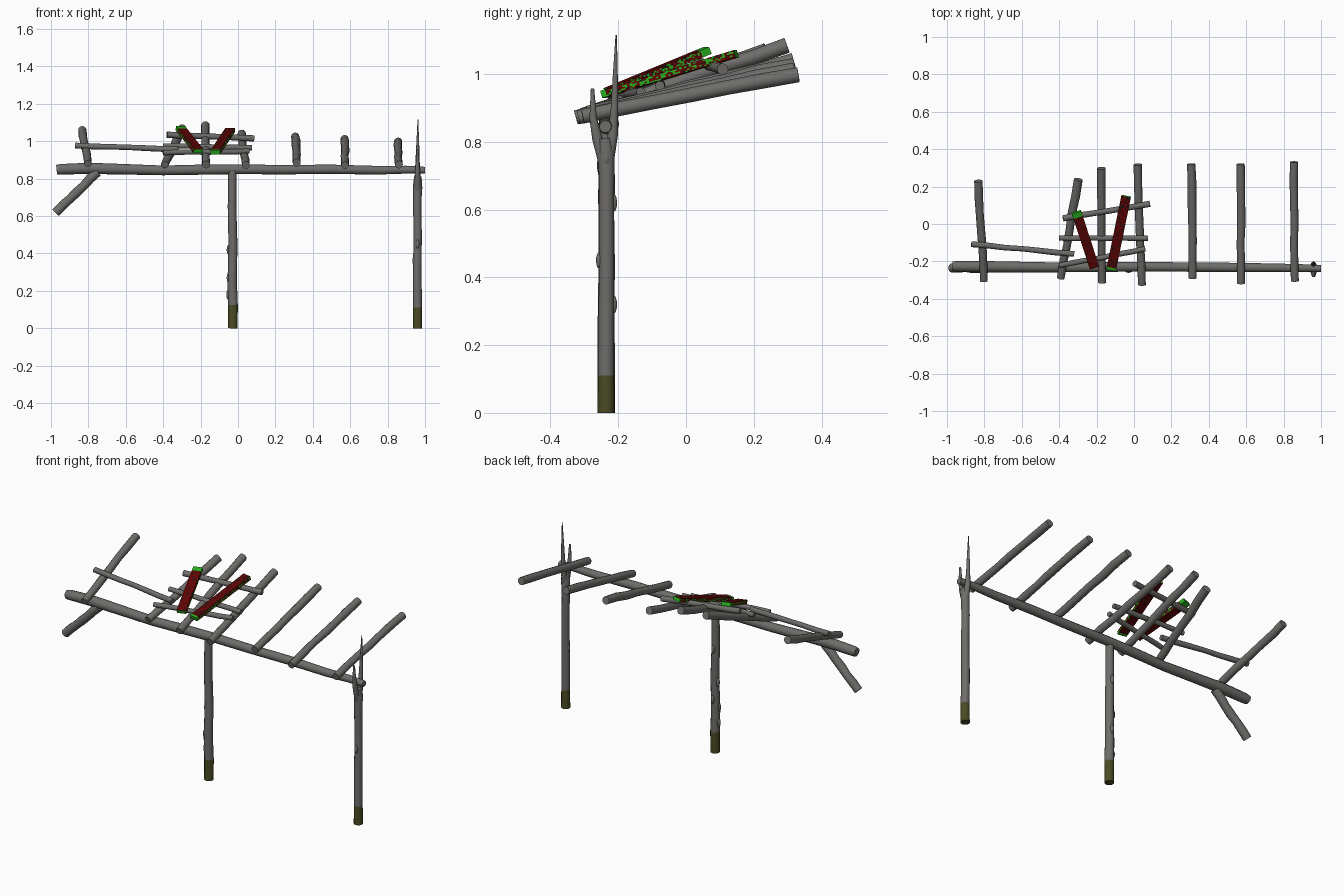
import bpy, bmesh, math, random
from mathutils import Vector, Matrix

if "Cube" in bpy.data.objects:
    bpy.data.objects.remove(bpy.data.objects["Cube"])

random.seed(4)


def mat(name, r, g, b):
    m = bpy.data.materials.new(name)
    m.diffuse_color = (r, g, b, 1)
    m.use_nodes = True
    m.node_tree.nodes["Principled BSDF"].inputs["Base Color"].default_value = m.diffuse_color
    return m


BARK = mat("grey_bark", 0.155, 0.152, 0.144)
MOSS = mat("mossy_base", 0.07, 0.07, 0.018)
RED = mat("dark_red_paint", 0.125, 0.001, 0.001)
GREEN = mat("green_paint", 0.02, 0.42, 0.012)
BLACK = mat("dark_stain", 0.008, 0.006, 0.005)


def finish(bm, name, mats, smooth=True):
    bmesh.ops.recalc_face_normals(bm, faces=bm.faces)
    me = bpy.data.meshes.new(name)
    bm.to_mesh(me)
    bm.free()
    ob = bpy.data.objects.new(name, me)
    bpy.context.collection.objects.link(ob)
    for m in mats:
        me.materials.append(m)
    if smooth:
        bpy.ops.object.select_all(action='DESELECT')
        ob.select_set(True)
        bpy.context.view_layer.objects.active = ob
        bpy.ops.object.shade_smooth_by_angle(angle=math.radians(40))
    return ob


def tube(bm, pts, radii, sides=12):
    """Skin a chain of rings, capped at both ends."""
    pts = [Vector(p) for p in pts]
    main = pts[-1] - pts[0]
    ref = Vector((0, 1, 0)) if abs(main.normalized().y) < 0.7 else Vector((1, 0, 0))
    rings = []
    for i, p in enumerate(pts):
        d = (pts[min(i + 1, len(pts) - 1)] - pts[max(i - 1, 0)]).normalized()
        u = (ref - d * ref.dot(d)).normalized()
        v = d.cross(u)
        rings.append([bm.verts.new(p + radii[i] * (u * math.cos(a) + v * math.sin(a)))
                      for a in (2 * math.pi * k / sides for k in range(sides))])
    for a, b in zip(rings, rings[1:]):
        for k in range(sides):
            n = (k + 1) % sides
            bm.faces.new((a[k], a[n], b[n], b[k]))
    bm.faces.new(rings[0])
    bm.faces.new(rings[-1])


def log(name, a, b, r0, r1, steps=6, wobble=0.003):
    """Slightly crooked stick from a to b."""
    a, b = Vector(a), Vector(b)
    pts, radii = [], []
    for i in range(steps + 1):
        t = i / steps
        j = Vector([random.uniform(-wobble, wobble) for _ in range(3)])
        pts.append(a.lerp(b, t) + (j if 0 < i < steps else Vector()))
        radii.append((r0 + (r1 - r0) * t) * random.uniform(0.95, 1.05))
    bm = bmesh.new()
    tube(bm, pts, radii)
    return finish(bm, name, [BARK])


def knot(bm, p, r=0.011):
    """Small bump on a trunk."""
    m = Matrix.Translation(p) @ Matrix.Diagonal((r, r, r * 2.5, 1))
    bmesh.ops.create_icosphere(bm, subdivisions=2, radius=1, matrix=m)


def paint_moss(bm, top):
    for f in bm.faces:
        f.material_index = 1 if f.calc_center_median().z < top else 0


# Long main beam
bm = bmesh.new()
tube(bm, [(-0.97, -0.226, 0.848), (-0.95, -0.226, 0.85), (-0.8, -0.228, 0.855),
          (-0.6, -0.23, 0.85), (-0.4, -0.232, 0.844), (-0.2, -0.23, 0.848),
          (0, -0.228, 0.85), (0.25, -0.23, 0.848), (0.5, -0.232, 0.85),
          (0.75, -0.234, 0.845), (0.9, -0.236, 0.848), (1.0, -0.238, 0.845)],
     [0.025, 0.028, 0.03, 0.028, 0.026, 0.027, 0.026, 0.025, 0.025, 0.023, 0.021, 0.018])
finish(bm, "main_beam", [BARK])

# Broken brace under the left end
log("left_brace", (-0.75, -0.235, 0.835), (-0.975, -0.235, 0.618), 0.025, 0.024)

# Middle post
bm = bmesh.new()
tube(bm, [(-0.028, -0.235, 0), (-0.027, -0.235, 0.125), (-0.031, -0.236, 0.25),
          (-0.027, -0.234, 0.45), (-0.032, -0.236, 0.65), (-0.03, -0.235, 0.84)],
     [0.026, 0.026, 0.025, 0.024, 0.023, 0.022])
for p in ((-0.052, -0.235, 0.18), (-0.05, -0.24, 0.27), (-0.05, -0.23, 0.42),
          (-0.01, -0.235, 0.11), (-0.028, -0.214, 0.32), (-0.03, -0.214, 0.62)):
    knot(bm, p)
paint_moss(bm, 0.125)
finish(bm, "middle_post", [BARK, MOSS])

# Forked right post: trunk plus two tapering prongs
bm = bmesh.new()
tube(bm, [(0.96, -0.236, 0), (0.96, -0.236, 0.11), (0.958, -0.235, 0.3),
          (0.961, -0.234, 0.5), (0.958, -0.234, 0.65), (0.961, -0.235, 0.77), (0.961, -0.24, 0.81)],
     [0.025, 0.024, 0.023, 0.022, 0.022, 0.024, 0.02])
tube(bm, [(0.96, -0.243, 0.74), (0.96, -0.262, 0.81), (0.96, -0.274, 0.87), (0.96, -0.276, 0.957)],
     [0.016, 0.015, 0.011, 0.005])
tube(bm, [(0.96, -0.23, 0.74), (0.96, -0.216, 0.82), (0.96, -0.211, 0.9),
          (0.961, -0.209, 0.98), (0.962, -0.206, 1.115)], [0.017, 0.015, 0.011, 0.008, 0.002])
for p in ((0.96, -0.256, 0.45), (0.942, -0.235, 0.36), (0.976, -0.235, 0.75), (0.945, -0.235, 0.76)):
    knot(bm, p, 0.01)
paint_moss(bm, 0.11)
finish(bm, "forked_post", [BARK, MOSS])

# Rafters: front x, y, z -> back x, y, z
for i, (a, b) in enumerate([
        ((-0.803, -0.305, 0.88), (-0.832, 0.23, 1.06)),
        ((-0.392, -0.29, 0.875), (-0.298, 0.238, 1.068)),
        ((-0.17, -0.312, 0.875), (-0.174, 0.298, 1.085)),
        ((0.042, -0.325, 0.872), (0.02, 0.318, 1.04)),
        ((0.314, -0.29, 0.885), (0.306, 0.32, 1.025)),
        ((0.572, -0.318, 0.872), (0.57, 0.32, 1.012)),
        ((0.86, -0.305, 0.875), (0.856, 0.332, 0.998))]):
    log(f"rafter_{i + 1}", a, b, 0.021, 0.023)

# Thin battens lying across the rafters
for i, (a, b, r) in enumerate([
        ((-0.87, -0.108, 0.977), (-0.32, -0.16, 0.957), 0.015),
        ((-0.38, 0.03, 1.035), (0.085, 0.108, 1.015), 0.016),
        ((-0.40, -0.075, 0.975), (0.075, -0.077, 0.965), 0.014),
        ((-0.40, -0.222, 0.938), (0.06, -0.133, 0.947), 0.014)]):
    log(f"batten_{i + 1}", a, b, r, r, 6, 0.002)


def plank(name, a, b, width, thick, green_back, green_front, stain):
    """Painted board with worn, speckled faces and green ends."""
    a, b = Vector(a), Vector(b)
    y = (b - a).normalized()
    x = y.cross(Vector((0, 0, 1))).normalized()
    z = x.cross(y)
    rot = Matrix((x, y, z)).transposed().to_4x4()
    length = (b - a).length
    bm = bmesh.new()
    bmesh.ops.create_cube(bm, size=1)
    for axis, n in ((0, 8), (1, 56), (2, 5)):
        for k in range(1, n):
            co, no = Vector(), Vector()
            co[axis], no[axis] = k / n - 0.5, 1
            bmesh.ops.bisect_plane(bm, geom=bm.verts[:] + bm.edges[:] + bm.faces[:],
                                   plane_co=co, plane_no=no)
    bm.normal_update()
    for f in bm.faces:
        c, n, t = f.calc_center_median(), f.normal, random.random()
        if abs(n.y) > 0.5 or c.y > 0.5 - green_back or c.y < -0.5 + green_front:
            f.material_index = 1
        elif abs(n.x) > 0.5:
            f.material_index = 1 if t < 0.33 else 2 if t < 0.5 else 0
        else:
            f.material_index = 2 if t < stain else 0
    bm.transform(Matrix.Translation((a + b) / 2) @ rot @ Matrix.Diagonal((width, length, thick, 1)))
    finish(bm, name, [RED, GREEN, BLACK], smooth=False)


plank("left_plank", (-0.212, -0.232, 0.948), (-0.308, 0.064, 1.07), 0.052, 0.022, 0.09, 0.0, 0.12)
plank("right_plank", (-0.122, -0.245, 0.94), (-0.042, 0.148, 1.06), 0.052, 0.022, 0.0, 0.04, 0.2)
